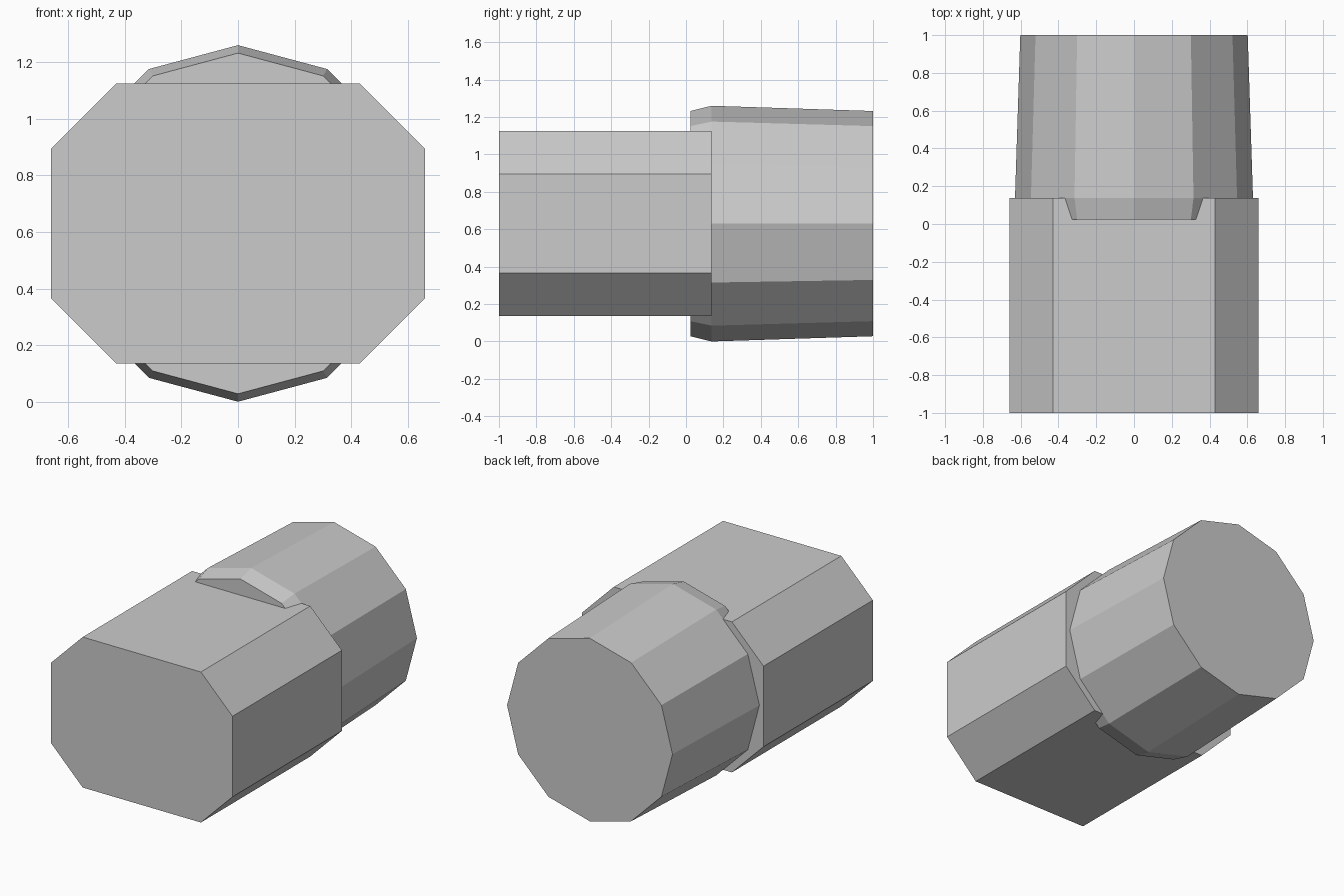
import bpy, bmesh, math

if "Cube" in bpy.data.objects:
    bpy.data.objects.remove(bpy.data.objects["Cube"])

grey = bpy.data.materials.new("light_grey")
grey.diffuse_color = (0.6, 0.6, 0.6, 1)
grey.use_nodes = True
grey.node_tree.nodes["Principled BSDF"].inputs["Base Color"].default_value = grey.diffuse_color

CENTRE_Z = 0.63


def loft(name, rings):
    """Solid along y from (y, [(x, z), ...]) cross-sections, capped at both ends."""
    bm = bmesh.new()
    loops = [[bm.verts.new((x, y, z + CENTRE_Z)) for x, z in pts] for y, pts in rings]
    for a, b in zip(loops, loops[1:]):
        for i in range(len(a)):
            j = (i + 1) % len(a)
            bm.faces.new((a[i], a[j], b[j], b[i]))
    bm.faces.new(loops[0])
    bm.faces.new(loops[-1])
    bmesh.ops.recalc_face_normals(bm, faces=bm.faces)
    mesh = bpy.data.meshes.new(name)
    bm.to_mesh(mesh)
    bm.free()
    mesh.materials.append(grey)
    obj = bpy.data.objects.new(name, mesh)
    bpy.context.collection.objects.link(obj)
    return obj


def circle(radius, sides=12):
    steps = [i * math.tau / sides for i in range(sides)]
    return [(radius * math.sin(a), radius * math.cos(a)) for a in steps]


# Chamfered block at the front
W, H, CX, CZ = 0.66, 0.495, 0.43, 0.265
octagon = [(CX, H), (W, CZ), (W, -CZ), (CX, -H),
           (-CX, -H), (-W, -CZ), (-W, CZ), (-CX, H)]
loft("front_block", [(-1, octagon), (0.137, octagon)])

# Tapered twelve-sided barrel at the back, with a bevelled front rim
loft("rear_barrel", [(0.023, circle(0.602)), (0.137, circle(0.63)), (1, circle(0.602))])
